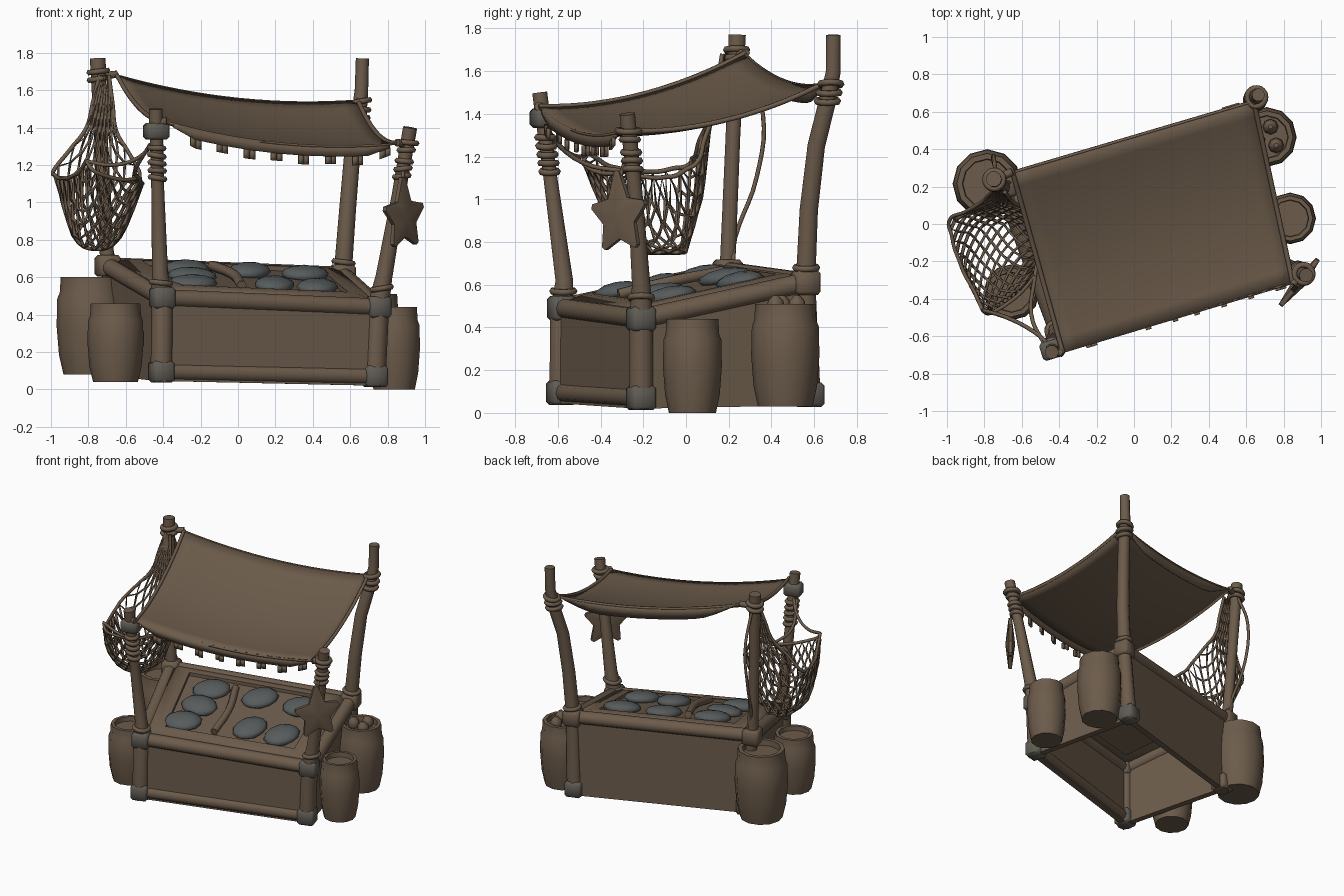
import bpy, bmesh, math, random
from mathutils import Vector as V, Matrix

if "Cube" in bpy.data.objects:
    bpy.data.objects.remove(bpy.data.objects["Cube"])

random.seed(4)

def mat(name, c):
    m = bpy.data.materials.new(name)
    m.diffuse_color = (*c, 1)
    m.use_nodes = True
    m.node_tree.nodes["Principled BSDF"].inputs["Base Color"].default_value = m.diffuse_color
    return m

WOOD = mat("weathered brown", (0.150, 0.106, 0.070))
FISH = mat("slate blue grey", (0.094, 0.106, 0.108))
IRON = mat("dull iron", (0.116, 0.106, 0.090))

def make(name, verts, faces, m=WOOD, angle=40):
    me = bpy.data.meshes.new(name)
    me.from_pydata([tuple(v) for v in verts], [], faces)
    bm = bmesh.new(); bm.from_mesh(me)
    bmesh.ops.recalc_face_normals(bm, faces=bm.faces)
    bm.to_mesh(me); bm.free()
    o = bpy.data.objects.new(name, me)
    bpy.context.collection.objects.link(o)
    me.materials.append(m)
    bpy.ops.object.select_all(action='DESELECT')
    o.select_set(True)
    bpy.context.view_layer.objects.active = o
    bpy.ops.object.shade_smooth_by_angle(angle=math.radians(angle))
    return o

def tube(name, pts, radii, n=10, m=WOOD):
    """Capped round beam through points."""
    pts = [V(p) for p in pts]
    vs, fs = [], []
    for i, p in enumerate(pts):
        d = pts[min(i + 1, len(pts) - 1)] - pts[max(i - 1, 0)]
        rot = V((0, 0, 1)).rotation_difference(d.normalized())
        for k in range(n):
            a = 2 * math.pi * k / n
            vs.append(p + rot @ V((radii[i] * math.cos(a), radii[i] * math.sin(a), 0)))
    for i in range(len(pts) - 1):
        for k in range(n):
            fs.append((i*n+k, i*n+(k+1) % n, (i+1)*n+(k+1) % n, (i+1)*n+k))
    fs += [tuple(range(n)), tuple(range((len(pts)-1)*n, len(pts)*n))]
    return make(name, vs, fs, m)

def rope(name, pts, r=0.011, closed=False):
    cu = bpy.data.curves.new(name, 'CURVE')
    cu.dimensions = '3D'; cu.bevel_depth = r; cu.bevel_resolution = 1
    cu.resolution_u = 5; cu.use_fill_caps = True
    s = cu.splines.new('BEZIER'); s.use_cyclic_u = closed
    s.bezier_points.add(len(pts) - 1)
    for b, p in zip(s.bezier_points, pts):
        b.co = p; b.handle_left_type = b.handle_right_type = 'AUTO'
    cu.materials.append(WOOD)
    o = bpy.data.objects.new(name, cu)
    bpy.context.collection.objects.link(o)

def block(name, c, size, m=IRON, rot=17):
    bm = bmesh.new()
    bmesh.ops.create_cube(bm, size=1)
    bmesh.ops.scale(bm, vec=size, verts=bm.verts)
    bmesh.ops.bevel(bm, geom=bm.edges[:], offset=0.015, segments=1, profile=.5, affect='EDGES')
    bm.transform(Matrix.Translation(c) @ Matrix.Rotation(math.radians(rot), 4, 'Z'))
    vs = [v.co.copy() for v in bm.verts]
    fs = [[v.index for v in f.verts] for f in bm.faces]
    bm.free()
    return make(name, vs, fs, m, 50)

def at(path, z):
    for a, b in zip(path, path[1:]):
        if z <= b[2]:
            break
    return V(a).lerp(V(b), (z - a[2]) / (b[2] - a[2]))

# posts: path, radii, rope coil heights
posts = {
    "front_left": ([(-.41, -.585, .04), (-.405, -.58, .5), (-.417, -.57, .62), (-.43, -.635, 1.1), (-.44, -.685, 1.5)],
                   [.058, .058, .043, .034, .037], [.57, 1.13, 1.17, 1.21, 1.25, 1.29]),
    "front_right": ([(.73, -.21, .02), (.75, -.21, .45), (.78, -.21, .6), (.86, -.24, 1.05), (.92, -.275, 1.4)],
                    [.058, .058, .045, .036, .038], [.54, 1.14, 1.18, 1.22, 1.28, 1.32]),
    "back_right": ([(.53, .58, .03), (.56, .56, .62), (.585, .575, .95), (.61, .61, 1.25), (.645, .66, 1.45), (.66, .69, 1.60), (.665, .69, 1.77)],
                   [.055, .048, .045, .043, .042, .036, .035], [.68, 1.46, 1.50, 1.54]),
    "back_left": ([(-.64, .2, .06), (-.70, .195, .7), (-.73, .22, 1.3), (-.75, .24, 1.77)],
                  [.052, .038, .036, .042], [1.66, 1.7]),
}
for nm, (path, radii, coils) in posts.items():
    tube(nm + "_post", path, radii)
    for i, z in enumerate(coils):
        c = at(path, z)
        r = .037 if 1.1 < z < 1.3 else .048 if z > 1 else .05
        tilt = random.uniform(-.2, .2)
        rope(f"{nm}_coil_{i}", [c + V((r*math.cos(a), r*math.sin(a), tilt*r*math.cos(a)))
                                for a in [k*math.pi/4 for k in range(8)]], .016, True)

# iron and wooden brackets at the counter corners
top_z = {"front_left": .49, "front_right": .44, "back_right": .61, "back_left": .66}
low_z = {"front_left": .095, "front_right": .07, "back_right": .085, "back_left": .12}
for nm in posts:
    for k, z in enumerate((low_z[nm], top_z[nm])):
        wooden = nm == "back_left" or (nm == "back_right" and k)
        block(f"{nm}_bracket_{k}", at(posts[nm][0], z), (.12, .12, .115), WOOD if wooden else IRON)
block("front_left_cap_bracket", at(posts["front_left"][0], 1.38), (.125, .1, .09))

# counter: side panels and round rails between posts
ring = ["front_left", "front_right", "back_right", "back_left"]
for a, b in zip(ring, ring[1:] + ring[:1]):
    side = f"{a}_to_{b}"
    la, lb = at(posts[a][0], low_z[a]), at(posts[b][0], low_z[b])
    ta, tb = at(posts[a][0], top_z[a]), at(posts[b][0], top_z[b])
    out = (lb - la).cross(V((0, 0, 1))).normalized() * .022
    dn = V((0, 0, -.05))
    vs = [la+out+dn, lb+out+dn, tb+out, ta+out, la-out+dn, lb-out+dn, tb-out, ta-out]
    make(side + "_panel", vs, [(0, 1, 2, 3), (7, 6, 5, 4), (0, 4, 5, 1), (1, 5, 6, 2), (2, 6, 7, 3), (3, 7, 4, 0)])
    tube(side + "_top_rail", [ta, tb], [.048, .048], 10)
    if a == "front_left":
        tube(side + "_low_rail", [la, lb], [.046, .046], 10)

# display top: quad with an inset recessed tray
corner = [at(posts[n][0], top_z[n]) + V((0, 0, .03)) for n in ring]
def top(u, v, h=0.0):
    return corner[0].lerp(corner[1], u).lerp(corner[3].lerp(corner[2], u), v) + V((0, 0, h))
def loop(e, h):
    return [top(e, e, h), top(1-e, e, h), top(1-e, 1-e, h), top(e, 1-e, h)]
vs = loop(0, 0) + loop(.09, .025) + loop(.12, .025) + loop(.12, 0)
fs = [(4*j+k, 4*j+(k+1) % 4, 4*j+4+(k+1) % 4, 4*j+4+k) for j in range(3) for k in range(4)]
o = make("counter_top", vs, fs + [(12, 13, 14, 15)], WOOD, 20)
o.modifiers.new("thick", 'SOLIDIFY').thickness = .025
rope("tray_divider", [top(.40, .15, .03), top(.425, .45, .04), top(.40, .78, .03)], .028)

# fish lying in the tray
slope = math.atan2(.17, .8)
spots = [(.2, .24, 10), (.25, .48, -15), (.275, .72, 20), (.55, .72, 40), (.58, .3, 60), (.79, .7, 15), (.77, .28, 50)]
for i, (u, v, ang) in enumerate(spots):
    bm = bmesh.new()
    bmesh.ops.create_icosphere(bm, subdivisions=2, radius=1)
    for w in bm.verts:                       # flat underside
        w.co.z = max(w.co.z, -.4)
    bm.transform(Matrix.Translation(top(u, v, .018)) @ Matrix.Rotation(.28, 4, 'Z') @ Matrix.Rotation(slope, 4, 'X')
                 @ Matrix.Rotation(math.radians(ang), 4, 'Z') @ Matrix.Diagonal((.135, .108, .045, 1)))
    vs = [w.co.copy() for w in bm.verts]; fs = [[w.index for w in f.verts] for f in bm.faces]
    bm.free()
    make(f"fish_{i}", vs, fs, FISH, 60)

# awning cloth: sagging sheet
A = [V((-.38, -.69, 1.435)), V((.85, -.32, 1.32)), V((.64, .66, 1.55)), V((-.65, .28, 1.685))]
def cloth(u, v):
    p = A[0].lerp(A[1], u).lerp(A[3].lerp(A[2], u), v)
    return p - V((0, 0, .23*u*(1-u) + .27*v*(1-v)))
N, M = 16, 12
vs = [cloth(i/N, j/M) for j in range(M+1) for i in range(N+1)]
fs = [(j*(N+1)+i, j*(N+1)+i+1, (j+1)*(N+1)+i+1, (j+1)*(N+1)+i) for j in range(M) for i in range(N)]
o = make("awning_cloth", vs, fs)
o.modifiers.new("thick", 'SOLIDIFY').thickness = .012

# valance with a few ragged tabs, and plain back flap
K = 40
edge = [cloth(.03 + .94*i/K, 0) for i in range(K+1)]
drop = [.06 * min(1, .4 + 2*min(i, K-i)/K*3) for i in range(K+1)]
vs = edge + [p - V((0, 0, d)) for p, d in zip(edge, drop)]
fs = [(i, i+1, K+2+i, K+1+i) for i in range(K)]
for i in range(3, K-1, 5):
    for k in range(i, i+2):
        n = len(vs)
        vs += [vs[K+1+k], vs[K+2+k]] + [vs[K+1+q] - V((0, 0, .04 + .008*(i % 2))) for q in (k+1, k)]
        fs.append((n, n+1, n+2, n+3))
o = make("awning_front_valance", vs, fs)
o.modifiers.new("thick", 'SOLIDIFY').thickness = .012
vs = [cloth(i/N, 1) - V((0, 0, k*.09*min(1, 6*i/N*(1-i/N)))) for k in (0, 1) for i in range(N+1)]
o = make("awning_back_flap", vs, [(i, i+1, N+2+i, N+1+i) for i in range(N)])
o.modifiers.new("thick", 'SOLIDIFY').thickness = .01
for nm, u in (("left", 0), ("right", 1)):
    rope(f"awning_{nm}_edge_rope", [cloth(u, k/6) for k in range(7)], .013)
for nm, p in zip(ring, A):
    rope(nm + "_awning_tie", [p, at(posts[nm][0], p.z - .01)], .022)

# barrels: centre, radius, bottom, top
def barrel(name, x, y, r, z0, z1, n=12):
    h = z1 - z0
    prof = [(.80, 0), (.93, .2), (1, .5), (.98, .78), (.91, .84), (.88, 1), (.72, 1), (.70, .92)]
    vs = [(x + r*p*math.cos(2*math.pi*k/n), y + r*p*math.sin(2*math.pi*k/n), z0 + h*q) for p, q in prof for k in range(n)]
    fs = [(j*n+k, j*n+(k+1) % n, (j+1)*n+(k+1) % n, (j+1)*n+k) for j in range(len(prof)-1) for k in range(n)]
    make(name, vs, fs + [tuple(range(n)), tuple(range(len(vs)-n, len(vs)))])
barrel("back_left_barrel", -.785, .215, .185, .08, .6)
barrel("front_left_barrel", -.655, -.365, .15, .04, .46)
barrel("right_front_barrel", .835, .03, .138, 0, .44)
barrel("right_back_barrel", .71, .465, .16, .03, .51)
for i, (x, y) in enumerate([(.76, .42), (.73, .52), (.66, .45)]):
    tube(f"barrel_fruit_{i}", [(x, y, .47), (x, y, .49), (x, y, .525), (x, y, .55)], [.03, .042, .036, .012], 8)

# fishing net: bag gathered at the back left post, drawn as a diamond lattice
rows = [[(-.74, .19, 1.68), (-.72, .18, 1.68), (-.69, .17, 1.68)],
        [(-.81, .12, 1.40), (-.73, .11, 1.36), (-.65, .12, 1.38)],
        [(-.99, .01, 1.16), (-.77, .07, 1.02), (-.53, .05, 1.17)],
        [(-.96, -.13, 1.13), (-.76, -.01, .75), (-.52, -.05, 1.11)],
        [(-.91, -.26, 1.13), (-.77, -.19, .75), (-.51, -.14, 1.10)],
        [(-.85, -.37, 1.16), (-.74, -.36, .92), (-.52, -.22, 1.11)],
        [(-.81, -.46, 1.22), (-.70, -.44, 1.14), (-.53, -.28, 1.13)]]
def net(u, v):
    t = min(v * 6, 5.999); i = int(t); f = t - i
    def across(r):
        a, b, c = map(V, r)
        return a.lerp(c, u) + (b - (a + c)/2) * (1 - abs(2*u - 1)**3)
    return across(rows[i]).lerp(across(rows[i+1]), f)
NU, NV = 14, 26
vs = [net(i/NU, j/NV) for j in range(NV+1) for i in range(NU+1)]
idx = lambda i, j: j*(NU+1) + i
fs = [(idx(i-1, j), idx(i, j-1), idx(i+1, j), idx(i, j+1))
      for j in range(1, NV) for i in range(1, NU) if (i + j) % 2]
o = make("fishing_net", vs, fs)
w = o.modifiers.new("strands", 'WIREFRAME'); w.thickness = .021; w.use_even_offset = False; w.offset = 0
for nm, u in (("outer", 0), ("inner", 1)):
    rope(f"net_{nm}_edge", [net(u, k/12) for k in range(13)])
rope("net_rim", [net(k/5, 1) for k in range(6)])
rope("net_tie_front", [(-.44, -.66, 1.34), (-.53, -.58, 1.24), (-.68, -.50, 1.2), rows[6][0]])
rope("net_tie_inner", [(-.47, -.66, 1.31), (-.55, -.48, 1.17), rows[6][2]])

# loose rope hanging into the back barrel
rope("hanging_rope", [(-.74, .27, 1.64), (-.75, .36, 1.40), (-.75, .33, 1.1), (-.71, .23, .82), (-.66, .2, .64), (-.72, .14, .6)])

# dried starfish hung on the front right post
ax, nrm, c = V((.63, .776, 0)), V((.776, -.63, 0)), V((.885, -.31, .92))
pts = []
for k in range(10):
    a = math.pi/2 + k*math.pi/5 + .06
    r = (.215 if k == 0 else .18) if k % 2 == 0 else .105
    for s in (-.16, .16) if k % 2 == 0 else (0,):
        q = a + s * .4
        pts.append(c + ax*(r*math.cos(q)*.92) + V((0, 0, r*math.sin(q))))
n = len(pts)
vs = [p + nrm*.012 for p in pts] + [p - nrm*.012 for p in pts] + [c + nrm*.035, c - nrm*.035]
fs = []
for k in range(n):
    j = (k+1) % n
    fs += [(k, j, 2*n), (n+j, n+k, 2*n+1), (k, n+k, n+j, j)]
make("starfish", vs, fs, WOOD, 40)
rope("starfish_cord", [c + V((0, 0, .18)), (.88, -.28, 1.2)], .01)
